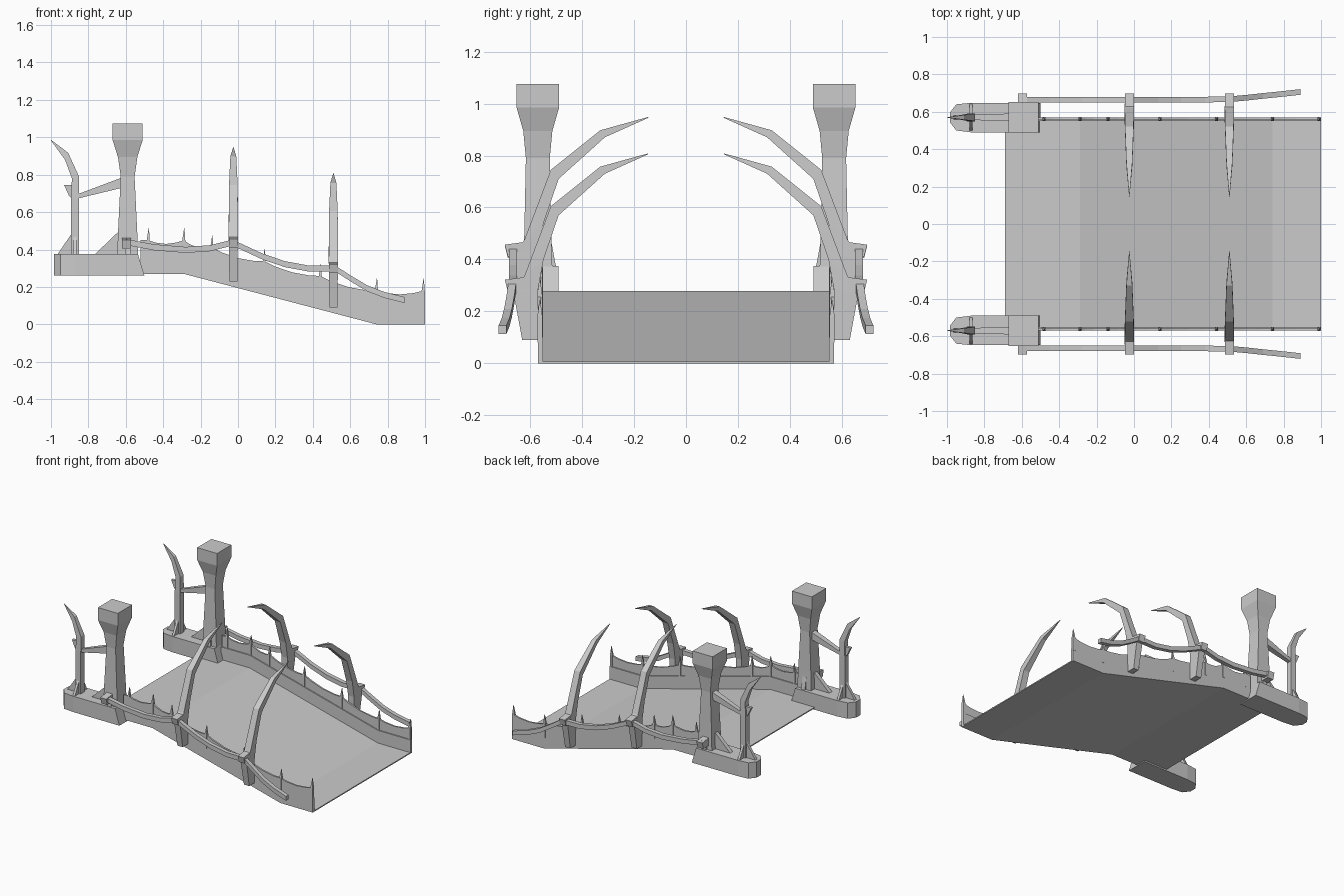
import bpy, bmesh

stone = bpy.data.materials.new("light_grey")
stone.diffuse_color = (0.6, 0.6, 0.6, 1)


def finish(name, bm, mirror=True):
    bmesh.ops.recalc_face_normals(bm, faces=bm.faces)
    me = bpy.data.meshes.new(name)
    bm.to_mesh(me)
    bm.free()
    me.materials.append(stone)
    ob = bpy.data.objects.new(name, me)
    bpy.context.collection.objects.link(ob)
    if mirror:
        m = ob.modifiers.new("Mirror", "MIRROR")
        m.use_axis = (False, True, False)
        m.use_mirror_merge = False
    return ob


def loft(name, rings, mirror=True):
    """Skin a list of equal-length point rings and cap both ends."""
    bm = bmesh.new()
    vs = [[bm.verts.new(p) for p in r] for r in rings]
    n = len(vs[0])
    for a, b in zip(vs, vs[1:]):
        for i in range(n):
            j = (i + 1) % n
            bm.faces.new((a[i], a[j], b[j], b[i]))
    bm.faces.new(vs[0][::-1])
    bm.faces.new(vs[-1])
    return finish(name, bm, mirror)


def plate_xz(name, pts, y0, y1, mirror=True):
    return loft(name, [[(x, y, z) for x, z in pts] for y in (y0, y1)], mirror)


def plate_yz(name, pts, x0, x1):
    return loft(name, [[(x, y, z) for y, z in pts] for x in (x0, x1)])


def rect(x, y, z, hx, hy):
    return [(x - hx, y - hy, z), (x + hx, y - hy, z), (x + hx, y + hy, z), (x - hx, y + hy, z)]


def floor_z(x):
    return 0.27 * min(1, max(0, (0.74 - x) / 1.03))


# Sloping floor
low = [(-0.69, 0.27), (-0.29, 0.27), (0.74, 0.0), (1.0, 0.0)]
plate_xz("ramp_floor", low + [(x, z + 0.008) for x, z in low[::-1]], -0.56, 0.56, False)

# Side walls: thick lower band, thin upper band sagging between spikes
band = [(-0.52, 0.27)] + low[1:]
plate_xz("wall_lower_band", band + [(x, z + 0.1) for x, z in band[::-1]], 0.55, 0.57)
posts = [-0.48, -0.29, -0.14, 0.14, 0.44, 0.74, 0.99]
top = [(-0.52, 0.45)]
for a, b in zip(posts, posts[1:]):
    for t in (0, 0.2, 0.5, 0.8):
        x = a + (b - a) * t
        top.append((x, floor_z(x) + 0.18 - 0.08 * t * (1 - t)))
top += [(0.99, 0.18), (1.0, 0.18)]
for i, ((x0, z0), (x1, z1)) in enumerate(zip(top, top[1:])):
    b0, b1 = floor_z(x0) + 0.09, floor_z(x1) + 0.09
    plate_xz(f"wall_upper_band_{i}", [(x0, b0), (x1, b1), (x1, z1), (x0, z0)], 0.558, 0.57)
for i, x in enumerate(posts):
    z = floor_z(x)
    loft(f"wall_spike_{i}", [rect(x, 0.562, z + 0.08, 0.008, 0.01),
                             rect(x, 0.562, z + 0.18, 0.008, 0.01),
                             rect(x + 0.003, 0.562, z + 0.245, 0.001, 0.001)])

# Pillar base with a chamfered nose
plan = [(-0.985, 0.595), (-0.95, 0.64), (-0.87, 0.648), (-0.5, 0.648),
        (-0.5, 0.49), (-0.87, 0.49), (-0.95, 0.5), (-0.985, 0.545)]
loft("pillar_base", [[(x, y, 0.26) for x, y in plan],
                     [(x if x < -0.6 else -0.535, y, 0.375) for x, y in plan]])

# Pillar with flared capital
loft("pillar", [rect(-0.59, 0.57, z, hx, hy) for z, hx, hy in (
    (0.36, 0.056, 0.056), (0.5, 0.051, 0.052), (0.79, 0.037, 0.046),
    (0.895, 0.052, 0.056), (0.985, 0.08, 0.082), (1.075, 0.08, 0.082))])
plate_xz("pillar_gusset", [(-0.77, 0.37), (-0.6, 0.37), (-0.6, 0.49), (-0.645, 0.49)], 0.555, 0.585)
plate_yz("pillar_side_gusset", [(0.5, 0.37), (0.64, 0.37), (0.62, 0.46), (0.52, 0.48)], -0.605, -0.575)

# Curved tusk post
tusk = [(-0.893, -0.85, 0.37, 0.024), (-0.893, -0.85, 0.67, 0.022), (-0.888, -0.85, 0.785, 0.022),
        (-0.925, -0.91, 0.0, 0.0)]
loft("tusk_post", [
    [(xa, 0.57 - w, za), (xb, 0.57 - w, zb), (xb, 0.57 + w, zb), (xa, 0.57 + w, za)]
    for xa, za, xb, zb, w in (
        (-0.893, 0.37, -0.85, 0.37, 0.022), (-0.893, 0.67, -0.85, 0.67, 0.022),
        (-0.888, 0.78, -0.85, 0.79, 0.02), (-0.925, 0.88, -0.908, 0.917, 0.013),
        (-1.0, 0.983, -0.998, 0.985, 0.001))])
plate_xz("tusk_barb", [(-0.93, 0.745), (-0.905, 0.69), (-0.88, 0.66), (-0.87, 0.745)], 0.56, 0.58)
plate_xz("tusk_gusset", [(-0.968, 0.37), (-0.87, 0.37), (-0.87, 0.48), (-0.893, 0.48)], 0.56, 0.58)
plate_yz("tusk_side_gusset", [(0.497, 0.37), (0.643, 0.37), (0.59, 0.47), (0.55, 0.47)], -0.88, -0.863)

# Brace between tusk and pillar
loft("tusk_brace", [[(x, 0.57 - w, a), (x, 0.57 + w, a), (x, 0.57 + w, b), (x, 0.57 - w, b)]
                    for x, a, b, w in ((-0.86, 0.672, 0.695, 0.014), (-0.62, 0.73, 0.785, 0.022))])

# Curved ribs arching over the ramp: inner y,z, outer y,z, half width
rib = [(0.57, 0.09, 0.63, 0.09, 0.021), (0.57, 0.28, 0.665, 0.28, 0.024),
       (0.548, 0.4, 0.622, 0.335, 0.025), (0.49, 0.57, 0.52, 0.605, 0.023),
       (0.312, 0.73, 0.33, 0.757, 0.016), (0.145, 0.805, 0.146, 0.808, 0.001)]
for i, (x, dz) in enumerate(((-0.025, 0.14), (0.51, 0.0))):
    loft(f"rib_{i}", [[(x - w, a, b + dz), (x + w, a, b + dz), (x + w, c, d + dz), (x - w, c, d + dz)]
                      for a, b, c, d, w in rib])

# Rope brackets on pillar and ribs
for i, (x, z) in enumerate(((-0.595, 0.405), (-0.025, 0.41), (0.51, 0.275))):
    plate_yz(f"rope_bracket_{i}", [(0.6, z), (0.685, z), (0.697, z + 0.047), (0.6, z + 0.06)],
             x - 0.024, x + 0.024)

# Sagging rope rail
path = [(-0.6, 0.665, 0.44), (-0.45, 0.665, 0.412), (-0.28, 0.665, 0.398), (-0.15, 0.665, 0.407),
        (-0.03, 0.665, 0.437), (0.13, 0.665, 0.363), (0.25, 0.665, 0.322), (0.38, 0.665, 0.298),
        (0.52, 0.668, 0.298), (0.6, 0.675, 0.247), (0.69, 0.685, 0.193), (0.78, 0.694, 0.158),
        (0.89, 0.706, 0.13)]
loft("rope_rail", [[(x, y - 0.015, z - 0.016), (x, y + 0.015, z - 0.016),
                    (x, y + 0.015, z + 0.016), (x, y - 0.015, z + 0.016)] for x, y, z in path])
